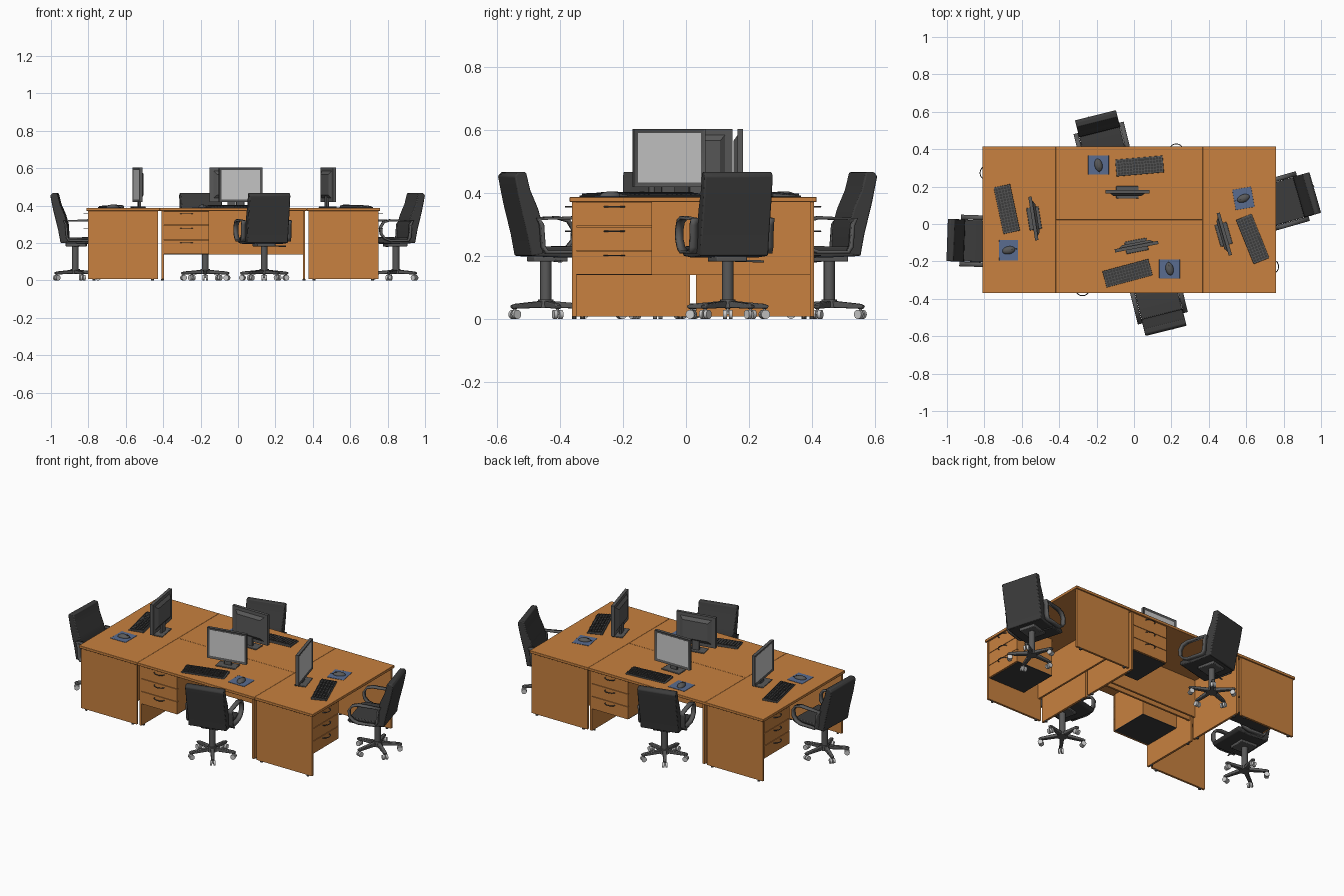
import bpy, bmesh
from math import radians, sin, cos, pi
from mathutils import Matrix, Vector

if "Cube" in bpy.data.objects:
    bpy.data.objects.remove(bpy.data.objects["Cube"])


def material(name, rgb):
    m = bpy.data.materials.new(name)
    m.diffuse_color = (*rgb, 1)
    m.use_nodes = True
    m.node_tree.nodes["Principled BSDF"].inputs["Base Color"].default_value = m.diffuse_color
    return m


WOOD = material("wood", (0.58, 0.22, 0.05))
DARK = material("dark_fabric", (0.045, 0.045, 0.045))
FRAME = material("dark_plastic", (0.10, 0.10, 0.10))
BLUE = material("pad_blue", (0.10, 0.15, 0.28))
TOP = 0.388            # desk surface height
CX, CY = -0.025, 0.0225  # centre of the desk island
W, D = 0.785, 0.3925     # size of one desk


def place(x, y, deg):
    return Matrix.Translation((x, y, 0)) @ Matrix.Rotation(radians(deg), 4, 'Z')


def finish(name, bm, M, mat, bevel=0, segs=2):
    bmesh.ops.recalc_face_normals(bm, faces=bm.faces)
    me = bpy.data.meshes.new(name)
    bm.to_mesh(me)
    bm.free()
    ob = bpy.data.objects.new(name, me)
    bpy.context.collection.objects.link(ob)
    ob.matrix_world = M
    if mat:
        me.materials.append(mat)
    if bevel:
        b = ob.modifiers.new("bevel", 'BEVEL')
        b.width, b.segments = bevel, segs
    return ob


def add_box(bm, x, y, z):
    mid = Vector([(a[0] + a[1]) / 2 for a in (x, y, z)])
    size = [a[1] - a[0] for a in (x, y, z)]
    bmesh.ops.create_cube(bm, size=1, matrix=Matrix.Translation(mid) @ Matrix.Diagonal((*size, 1)))


def box(name, M, x, y, z, mat=None, bevel=0):
    bm = bmesh.new()
    add_box(bm, x, y, z)
    return finish(name, bm, M, mat, bevel)


def prism(name, M, profile, x0, x1, mat=None, bevel=0):
    # (y, z) outline extruded sideways from x0 to x1
    bm = bmesh.new()
    f = bm.faces.new([bm.verts.new((x0, y, z)) for y, z in profile])
    ext = bmesh.ops.extrude_face_region(bm, geom=[f])["geom"]
    bmesh.ops.translate(bm, vec=(x1 - x0, 0, 0), verts=[v for v in ext if isinstance(v, bmesh.types.BMVert)])
    return finish(name, bm, M, mat, bevel)


def cylinder(name, M, r0, r1, z0, z1, mat=None, n=16):
    bm = bmesh.new()
    bmesh.ops.create_cone(bm, cap_ends=True, segments=n, radius1=r0, radius2=r1, depth=z1 - z0,
                          matrix=Matrix.Translation((0, 0, (z0 + z1) / 2)))
    return finish(name, bm, M, mat)


def tube(name, M, pts, r, mat):
    cu = bpy.data.curves.new(name, 'CURVE')
    cu.dimensions, cu.bevel_depth, cu.bevel_resolution, cu.use_fill_caps = '3D', r, 1, True
    sp = cu.splines.new('POLY')
    sp.points.add(len(pts) - 1)
    for p, c in zip(sp.points, pts):
        p.co = (*c, 1)
    cu.materials.append(mat)
    ob = bpy.data.objects.new(name, cu)
    bpy.context.collection.objects.link(ob)
    ob.matrix_world = M


def desk(M):
    w, d = W / 2, D / 2
    box("desk_top", M, (-w, w), (-d, d), (0.372, TOP), WOOD, 0.002)
    for s in (-1, 1):
        a, b = sorted((s * (w - 0.008), s * (w - 0.021)))
        box("side_panel", M, (a, b), (-d + 0.009, d - 0.009), (0.008, 0.372), WOOD)
        for y in (-d + 0.04, d - 0.04):
            cylinder("panel_foot", M @ Matrix.Translation(((a + b) / 2, y, 0)), 0.008, 0.008, 0, 0.008, FRAME, 10)
    box("modesty_panel", M, (-w + 0.021, w - 0.021), (d - 0.028, d - 0.016), (0.14, 0.372), WOOD)
    # drawer pedestal
    x0, x1 = -w + 0.022, -w + 0.262
    box("drawer_cabinet", M, (x0, x1), (-d + 0.02, 0.065), (0.144, 0.372), WOOD)
    box("drawer_underside", M, (x0, x1), (-d + 0.02, 0.065), (0.140, 0.144), DARK)
    xm = (x0 + x1) / 2
    for i in range(3):
        z = 0.14 + i * 0.0773
        box("drawer_front", M, (x0, x1), (-d + 0.009, -d + 0.0195), (z + 0.001, z + 0.0755), WOOD)
        arc = [(xm - 0.032 * cos(t * pi / 8), -d + 0.010 - 0.023 * sin(t * pi / 8), z + 0.062) for t in range(9)]
        tube("drawer_handle", M, arc, 0.0025, FRAME)


def chair(M, B):
    # seat and backrest
    prism("chair_seat", M, [(-0.07, 0.20), (0.04, 0.195), (0.125, 0.20), (0.14, 0.212), (0.13, 0.226),
                            (0.10, 0.232), (-0.045, 0.23)], -0.112, 0.112, DARK, 0.005)
    prism("chair_back", M, [(-0.035, 0.205), (-0.038, 0.30), (-0.052, 0.35), (-0.078, 0.41), (-0.092, 0.467),
                            (-0.118, 0.468), (-0.13, 0.455), (-0.113, 0.37), (-0.088, 0.27), (-0.075, 0.20)],
          -0.113, 0.113, DARK, 0.005)
    # looped armrests: closed bands given thickness
    path = [(-0.055, 0.318), (0.07, 0.322), (0.105, 0.312), (0.122, 0.285), (0.12, 0.25),
            (0.10, 0.225), (0.07, 0.213), (-0.03, 0.213), (-0.04, 0.23), (-0.045, 0.30)]
    for s in (-1, 1):
        bm = bmesh.new()
        rows = [[bm.verts.new((s * x, y, z)) for y, z in path] for x in (0.113, 0.138)]
        for i in range(len(path)):
            j = (i + 1) % len(path)
            bm.faces.new((rows[0][i], rows[0][j], rows[1][j], rows[1][i]))
        arm = finish("chair_armrest", bm, M, FRAME)
        sol = arm.modifiers.new("thickness", 'SOLIDIFY')
        sol.thickness, sol.offset = 0.011, 0
    # column and tilt mechanism
    box("tilt_mechanism", M, (-0.05, 0.05), (-0.05, 0.06), (0.182, 0.20), FRAME, 0.004)
    tube("tilt_lever", M, [(0.03, 0.02, 0.185), (0.125, 0.02, 0.183)], 0.004, FRAME)
    cylinder("gas_column", M, 0.018, 0.018, 0.05, 0.19, FRAME)
    # five-legged base with twin-wheel casters
    cylinder("base_hub", B, 0.03, 0.024, 0.034, 0.062, FRAME)
    for k in range(5):
        L = B @ Matrix.Rotation(k * 2 * pi / 5, 4, 'Z')
        leg = prism("base_leg", L, [(0.01, 0.036), (0.13, 0.032), (0.136, 0.042), (0.12, 0.048), (0.01, 0.058)],
                    -0.012, 0.012, FRAME, 0.003)
        for v in leg.data.vertices:
            if v.co.y > 0.1:
                v.co.x *= 0.75
        cylinder("caster_stem", L @ Matrix.Translation((0, 0.122, 0)), 0.005, 0.005, 0.014, 0.04, None, 8)
        for s in (-1, 1):
            wheel = L @ Matrix.Translation((s * 0.009, 0.122, 0.0145)) @ Matrix.Rotation(pi / 2, 4, 'Y')
            cylinder("caster_wheel", wheel, 0.0145, 0.0145, -0.006, 0.006, None, 14)


def monitor(M):
    # frame with recessed screen
    bm = bmesh.new()
    add_box(bm, (-0.118, 0.118), (-0.012, 0.006), (0.42, 0.605))
    front = min(bm.faces, key=lambda f: f.calc_center_median().y)
    bmesh.ops.inset_region(bm, faces=[front], thickness=0.014)
    bmesh.ops.translate(bm, vec=(0, 0.004, 0), verts=front.verts)
    finish("monitor_frame", bm, M, FRAME)
    box("monitor_screen", M, (-0.104, 0.104), (-0.0085, -0.006), (0.434, 0.591))
    # tapered rear housing
    bm = bmesh.new()
    add_box(bm, (-0.095, 0.095), (0.006, 0.019), (0.44, 0.585))
    for v in bm.verts:
        if v.co.y > 0.01:
            v.co.x *= 0.8
            v.co.z = 0.5125 + (v.co.z - 0.5125) * 0.75
    finish("monitor_housing", bm, M, FRAME)
    box("monitor_neck", M, (-0.022, 0.022), (0.0, 0.014), (0.39, 0.46), FRAME, 0.003)
    box("monitor_base", M, (-0.06, 0.06), (-0.032, 0.034), (TOP, 0.395), FRAME, 0.003)


def keyboard(M):
    prism("keyboard_body", M, [(-0.045, TOP), (0.045, TOP), (0.045, 0.400), (-0.045, 0.393)],
          -0.127, 0.127, FRAME, 0.002)
    bm = bmesh.new()
    for r in range(5):
        for c in range(15):
            if r == 0 and 4 <= c <= 7:
                continue
            x, y = -0.119 + c * 0.016, -0.039 + r * 0.016
            add_box(bm, (x, x + 0.013), (y, y + 0.013), (0.392, 0.3985 + r * 0.0014))
    add_box(bm, (-0.055, 0.006), (-0.039, -0.026), (0.392, 0.3985))
    finish("keyboard_keys", bm, M, DARK)


def mouse(P, turn):
    box("mouse_pad", P, (-0.055, 0.055), (-0.051, 0.051), (TOP, 0.3905), BLUE, 0.001)
    R = P @ Matrix.Rotation(radians(turn), 4, 'Z')
    bm = bmesh.new()
    bmesh.ops.create_uvsphere(bm, u_segments=16, v_segments=10, radius=1,
                              matrix=Matrix.Translation((0, 0, 0.391)) @ Matrix.Diagonal((0.021, 0.035, 0.015, 1)))
    finish("mouse", bm, R, FRAME)
    box("mouse_wheel", R, (-0.003, 0.003), (0.013, 0.024), (0.398, 0.406), DARK)
    tube("mouse_cable", R, [(0, 0.033, 0.393), (0.003, 0.045, 0.392)], 0.0015, DARK)


# each workstation: quadrant turn, desk, chair, monitor, keyboard, pad
off = (W - D) / 2 + D / 2
stations = [
    (0, (CX, CY - D / 2), (0.14, -0.446, 14), (0.013, -0.118, 11), (-0.035, -0.263, 15), (0.19, -0.24, 0)),
    (180, (CX, CY + D / 2), (-0.175, 0.456, 194), (-0.035, 0.17, 180), (0.03, 0.31, 185), (-0.19, 0.315, 180)),
    (-90, (CX - W / 2 - D / 2, CY), (-0.87, -0.09, -92), (-0.535, 0.03, -81), (-0.68, 0.08, -78), (-0.67, -0.14, -90)),
    (90, (CX + W / 2 + D / 2, CY), (0.845, 0.133, 106), (0.48, -0.055, 106), (0.634, -0.08, 112), (0.585, 0.137, 100)),
]
for quad, dk, ch, mo, kb, pad in stations:
    desk(place(*dk, quad))
    chair(place(*ch), place(ch[0], ch[1], quad))
    monitor(place(*mo))
    keyboard(place(*kb))
    mouse(place(*pad), 12)

bpy.ops.object.select_all(action='DESELECT')
for ob in bpy.context.scene.objects:
    if ob.type == 'MESH':
        ob.select_set(True)
        bpy.context.view_layer.objects.active = ob
bpy.ops.object.shade_smooth_by_angle(angle=radians(30))
